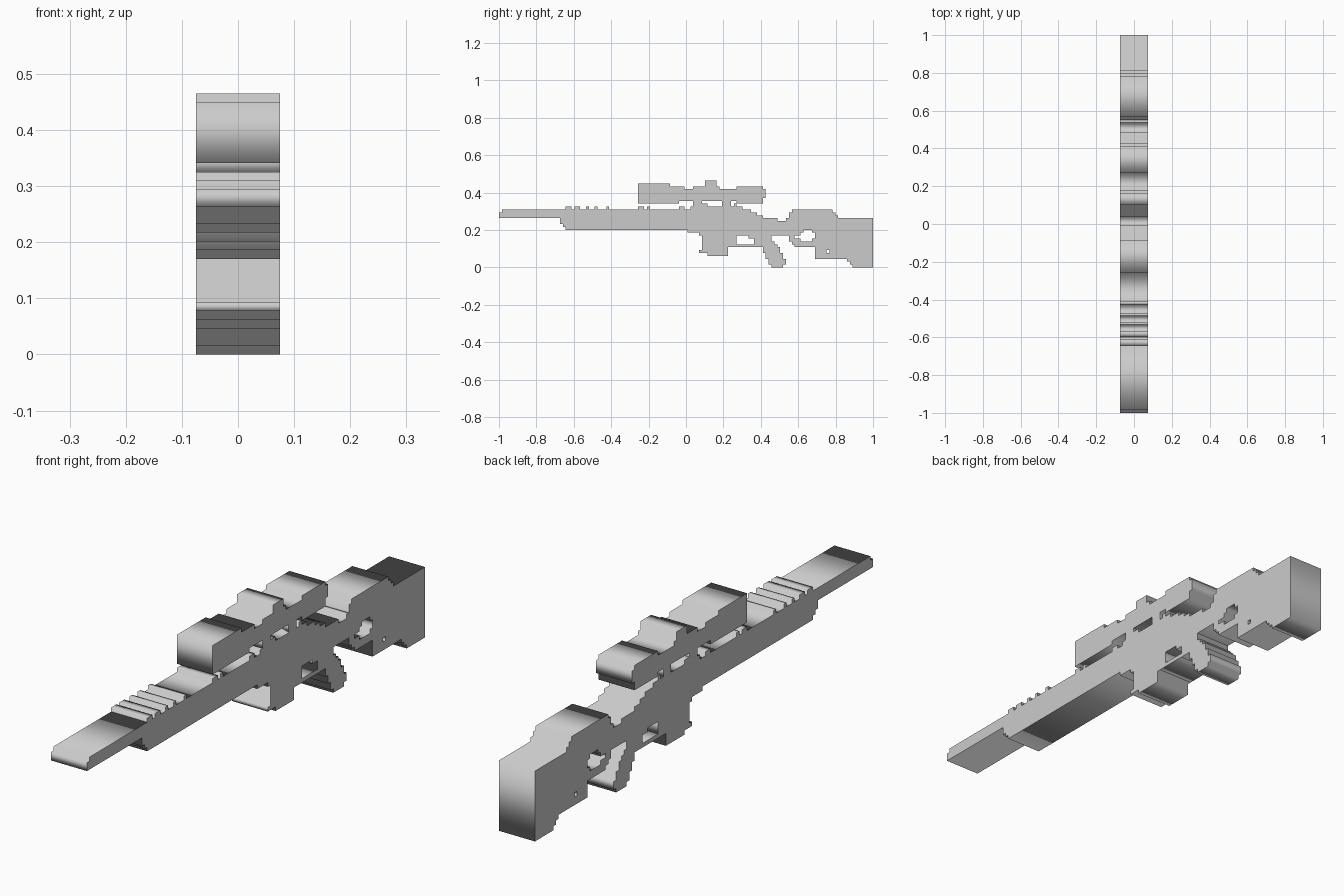
import bpy
from math import radians

if "Cube" in bpy.data.objects:
    bpy.data.objects.remove(bpy.data.objects["Cube"])

P = 2 / 129          # size of one step of the stepped silhouette
HALF = 0.0745        # half thickness


def outline(a, b, end, by_row=False):
    """Closed stepped outline between two step lists (start, level)."""
    def stairs(steps):
        pts = []
        for i, (s, level) in enumerate(steps):
            nxt = steps[i + 1][0] if i + 1 < len(steps) else end
            pts += [(s, level), (nxt, level)]
        return pts
    pts = stairs(a) + stairs(b)[::-1]
    return [(l, s) for s, l in pts] if by_row else pts


def box(c0, c1, r0, r1):
    return outline([(c0, r1)], [(c0, r0)], c1)


def slab(name, *loops):
    """Fill the outer loop (minus inner loops) and extrude across x."""
    cu = bpy.data.curves.new(name, 'CURVE')
    cu.dimensions = '2D'
    cu.fill_mode = 'BOTH'
    cu.extrude = HALF
    for loop in loops:
        sp = cu.splines.new('POLY')
        sp.points.add(len(loop) - 1)
        for pt, (c, r) in zip(sp.points, loop):
            pt.co = (c * P - 1, r * P, 0, 1)
        sp.use_cyclic_u = True
    ob = bpy.data.objects.new(name, cu)
    ob.rotation_euler = (radians(90), 0, radians(90))
    bpy.context.collection.objects.link(ob)
    bpy.ops.object.select_all(action='DESELECT')
    ob.select_set(True)
    bpy.context.view_layer.objects.active = ob
    bpy.ops.object.convert(target='MESH')


# Barrel with stepped underside
slab("barrel", outline([(0, 19), (1, 20)], [(0, 17), (21, 15), (22, 14)], 23))

# Forearm with raised ribs along the top
ribs = [(23, 25), (26, 28), (30, 31), (33, 34), (37, 38), (48, 50), (51, 52), (62, 64)]
top = [step for a, b in ribs for step in ((a, 21), (b, 20))]
slab("forearm", outline(top, [(23, 13)], 65))

# Receiver sloping down towards the stock
slab("receiver", outline(
    [(65, 20), (66, 21), (69, 22), (72, 21), (77, 22), (79, 21), (81, 22), (82, 21),
     (84, 20), (87, 19), (89, 18), (91, 17), (96, 16), (99, 17)],
    [(65, 12), (69, 11)], 100))

# Magazine
slab("magazine", outline([(4, 72), (5, 69), (6, 70)],
                         [(4, 79), (7, 80), (8, 82)], 11, True))

# Trigger guard
slab("trigger_guard", box(80, 88, 7, 8))

# Raked grip
slab("grip", outline(
    [(0, 94), (1, 93), (3, 92), (5, 91), (7, 88), (10, 86)],
    [(0, 98), (1, 99), (3, 98), (5, 97), (7, 96), (8, 95), (9, 94)], 11, True))

# Stock with thumbhole and sling hole
slab("stock",
     outline([(100, 19), (101, 20), (115, 19), (116, 18), (117, 17)],
             [(100, 9), (101, 8), (102, 7), (109, 3), (120, 2), (121, 1), (122, 0)], 129),
     outline([(102, 11), (104, 12), (105, 13), (108, 12)],
             [(102, 10), (104, 9), (108, 10)], 109),
     box(113, 114, 5, 6))

# Scope
slab("scope", outline(
    [(48, 29), (59, 28), (64, 27), (67, 28), (71, 30), (75, 28), (76, 27),
     (82, 28), (91, 27)],
    [(48, 22), (62, 23), (82, 22), (91, 24)], 92))

# Scope mounts
for name, a, b in (("front_mount", 67, 70), ("rear_mount", 77, 80)):
    slab(name, box(a, b, 21, 23))
